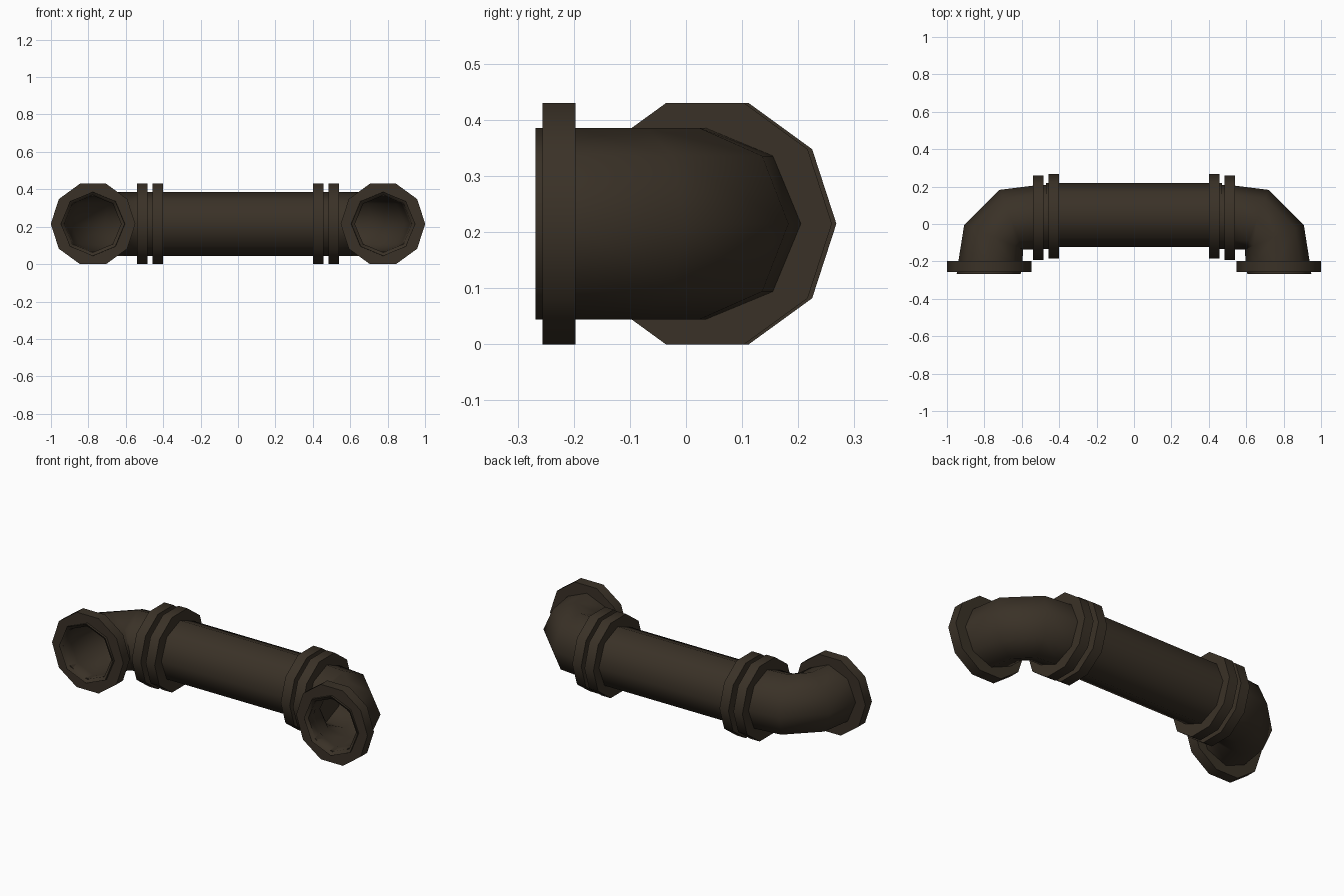
import bpy, bmesh, math
from mathutils import Vector

if "Cube" in bpy.data.objects:
    bpy.data.objects.remove(bpy.data.objects["Cube"])

Z = 0.215          # height of the pipe axis
R = 0.171          # pipe radius (octagon)
RC = 0.226         # collar radius (decagon)
RI = 0.152         # inner bore radius

mat = bpy.data.materials.new("dark_brown_metal")
mat.diffuse_color = (0.042, 0.031, 0.020, 1)
mat.use_nodes = True
mat.node_tree.nodes["Principled BSDF"].inputs["Base Color"].default_value = mat.diffuse_color


def loft(name, sections, sides, closed=False):
    """Skin rings; each section = (x, y, direction angle in degrees, radius)."""
    bm = bmesh.new()
    rings = []
    for x, y, deg, r in sections:
        u = Vector((math.cos(math.radians(deg)), math.sin(math.radians(deg)), 0))
        ring = []
        for i in range(sides):
            a = 2 * math.pi * i / sides
            p = Vector((x, y, Z)) + u * r * math.cos(a) + Vector((0, 0, r * math.sin(a)))
            ring.append(bm.verts.new(p))
        rings.append(ring)
    pairs = list(zip(rings, rings[1:]))
    if closed:
        pairs.append((rings[-1], rings[0]))
    else:
        bm.faces.new(rings[0])
        bm.faces.new(rings[-1])
    for a, b in pairs:
        for i in range(sides):
            j = (i + 1) % sides
            bm.faces.new((a[i], a[j], b[j], b[i]))
    bmesh.ops.recalc_face_normals(bm, faces=bm.faces)
    me = bpy.data.meshes.new(name)
    bm.to_mesh(me)
    bm.free()
    me.materials.append(mat)
    ob = bpy.data.objects.new(name, me)
    bpy.context.collection.objects.link(ob)
    bpy.ops.object.select_all(action='DESELECT')
    ob.select_set(True)
    bpy.context.view_layer.objects.active = ob
    bpy.ops.object.shade_smooth_by_angle(angle=math.radians(60))
    return ob


# straight middle pipe
loft("main_pipe", [(-0.47, 0.047, 90, R), (0.47, 0.047, 90, R)], 8)

for s, side in ((-1, "left"), (1, "right")):
    def ang(d):
        return d if s > 0 else 180 - d

    # elbow: outer skin to the mouth, then back along the bore
    path = [(0.45, 0.038, 90), (0.53, 0.035, 90), (0.657, 0.023, 69),
            (0.75, -0.07, 22.5), (0.768, -0.2, 0), (0.777, -0.268, 0)]
    outer = [(s * x, y, ang(d), R) for x, y, d in path]
    lip = [(s * 0.777, -0.255, ang(0), RI)]
    bore = [(s * x, y, ang(d), RI) for x, y, d in reversed(path[1:5])]
    loft(side + "_elbow", outer + lip + bore, 8)

    # flange ring around the mouth
    loft(side + "_mouth_flange",
         [(s * 0.775, y, ang(0), r) for y, r in
          ((-0.256, RC), (-0.197, RC), (-0.197, 0.155), (-0.256, 0.155))], 10, True)

    # pair of collars at the joint
    for part, x0, x1, y in (("inner", 0.40, 0.457, 0.042), ("outer", 0.483, 0.54, 0.034)):
        loft(f"{side}_{part}_collar", [(s * x0, y, 90, RC), (s * x1, y, 90, RC)], 10)
